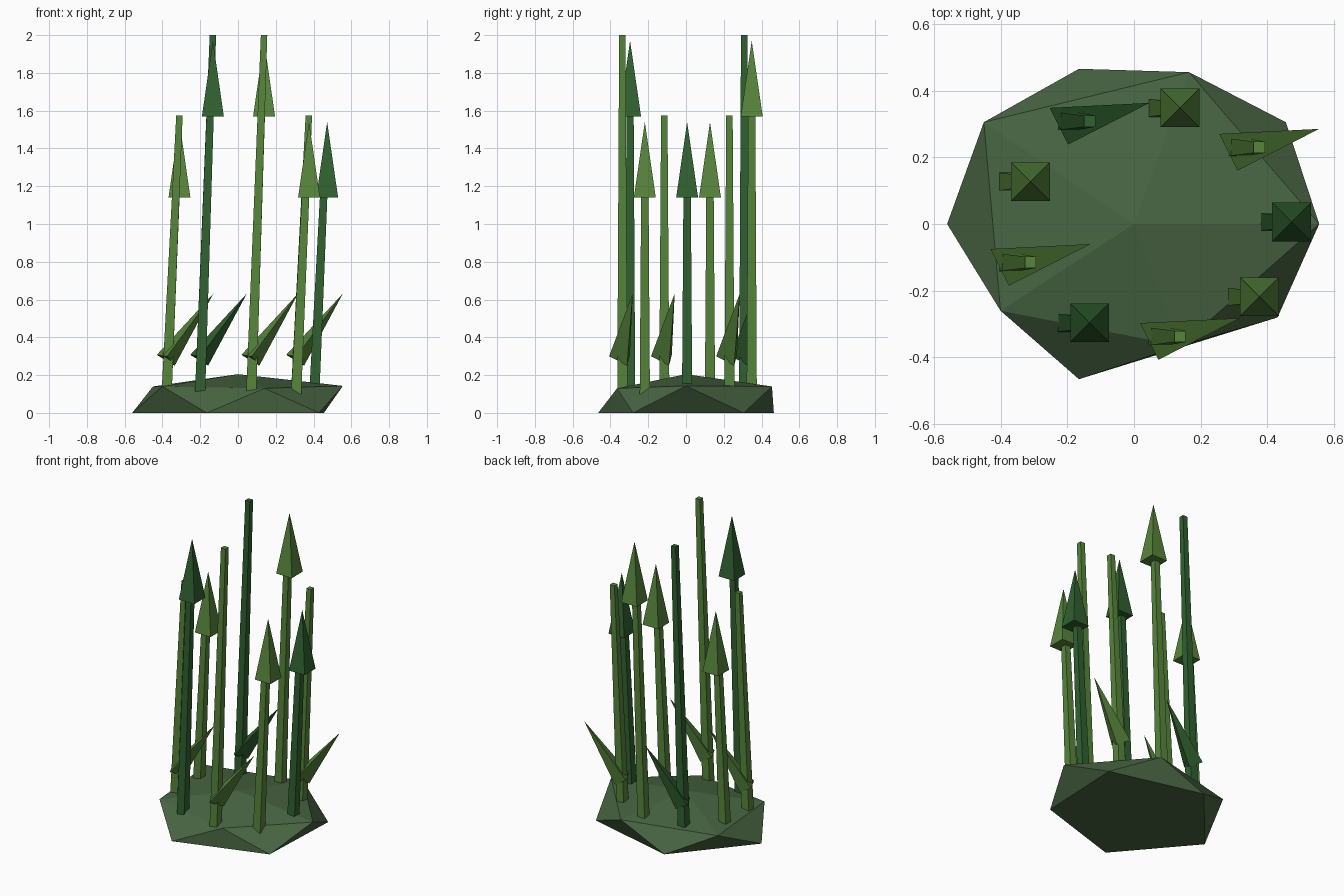
import bpy
import bmesh
from math import cos, sin, radians
from mathutils import Vector

cube = bpy.data.objects.get("Cube")
if cube:
    bpy.data.objects.remove(cube, do_unlink=True)


def material(name, rgb):
    mat = bpy.data.materials.new(name)
    mat.use_nodes = True
    mat.diffuse_color = (*rgb, 1)
    mat.node_tree.nodes["Principled BSDF"].inputs["Base Color"].default_value = (*rgb, 1)
    return mat


LIGHT = material("light green", (0.095, 0.235, 0.045))
DARK = material("dark green", (0.03, 0.12, 0.03))
MOSS = material("moss green", (0.065, 0.13, 0.055))


def hull(name, points, mat):
    """Flat-faced solid spanned by a few corner points."""
    bm = bmesh.new()
    for p in points:
        bm.verts.new(p)
    bmesh.ops.convex_hull(bm, input=bm.verts)
    bmesh.ops.dissolve_limit(bm, angle_limit=radians(0.5), verts=bm.verts, edges=bm.edges)
    bmesh.ops.recalc_face_normals(bm, faces=bm.faces)
    mesh = bpy.data.meshes.new(name)
    bm.to_mesh(mesh)
    bm.free()
    mesh.materials.append(mat)
    obj = bpy.data.objects.new(name, mesh)
    bpy.context.collection.objects.link(obj)
    return obj


def square(center, half):
    c = Vector(center)
    return [c + Vector((sx * half, sy * half, 0)) for sx in (-1, 1) for sy in (-1, 1)]


BASE_Z, LEAN = 0.10, 0.068


def stalk(name, x, y, full, top, mat):
    """Leaning tapered stalk aimed at (x, y, full), cut off at height top."""
    t = (top - BASE_Z) / (full - BASE_Z)
    low = square((x - LEAN, y, BASE_Z), 0.027)
    high = square((x - LEAN * (1 - t), y, top), 0.027 - 0.010 * t)
    hull(name, low + high, mat)


# Mound: flattened half of a twenty-sided rock
upper = [(0.555, 0, 0.143), (0.165, 0.455, 0.14), (-0.45, 0.305, 0.14),
         (-0.40, -0.26, 0.14), (0.14, -0.365, 0.13)]
lower = [(0.455, 0.305, 0), (-0.165, 0.465, 0), (-0.56, 0, 0),
         (-0.165, -0.465, 0), (0.43, -0.28, 0)]
bm = bmesh.new()
peak = bm.verts.new((0, 0, 0.205))
up = [bm.verts.new(p) for p in upper]
low = [bm.verts.new(p) for p in lower]
for i in range(5):
    j = (i + 1) % 5
    bm.faces.new((peak, up[i], up[j]))
    bm.faces.new((up[i], low[i], up[j]))
    bm.faces.new((low[i], low[j], up[j]))
bm.faces.new(low[::-1])
bmesh.ops.recalc_face_normals(bm, faces=bm.faces)
mesh = bpy.data.meshes.new("mound")
bm.to_mesh(mesh)
bm.free()
mesh.materials.append(MOSS)
bpy.context.collection.objects.link(bpy.data.objects.new("mound", mesh))

# Spear plants: stalk with a square pyramid head
spears = [(0.138, 0.348, 1.97, LIGHT), (-0.31, 0.127, 1.54, LIGHT),
          (0.472, 0.006, 1.54, DARK), (0.376, -0.218, 1.54, LIGHT),
          (-0.133, -0.296, 1.97, DARK)]
for n, (x, y, tip, mat) in enumerate(spears, 1):
    neck = tip - 0.40
    stalk(f"spear_stalk_{n}", x, y, tip, neck + 0.05, mat)
    hull(f"spear_head_{n}", square((x, y, neck), 0.058) + [Vector((x, y, tip))], mat)

# Bare plants: stalk with one three-sided leaf low down
reeds = [(0.375, 0.23, 1.575, LIGHT), (-0.133, 0.308, 2.0, DARK),
         (-0.31, -0.115, 1.575, LIGHT), (0.138, -0.337, 2.0, LIGHT)]
leaf = [(-0.12, 0.04, 0.307), (-0.065, -0.07, 0.30), (-0.025, 0.025, 0.25), (0.18, 0.055, 0.632)]
for n, (x, y, top, mat) in enumerate(reeds, 1):
    stalk(f"reed_stalk_{n}", x, y, top, top, mat)
    hull(f"reed_leaf_{n}", [Vector((x, y, 0)) + Vector(p) for p in leaf], mat)
